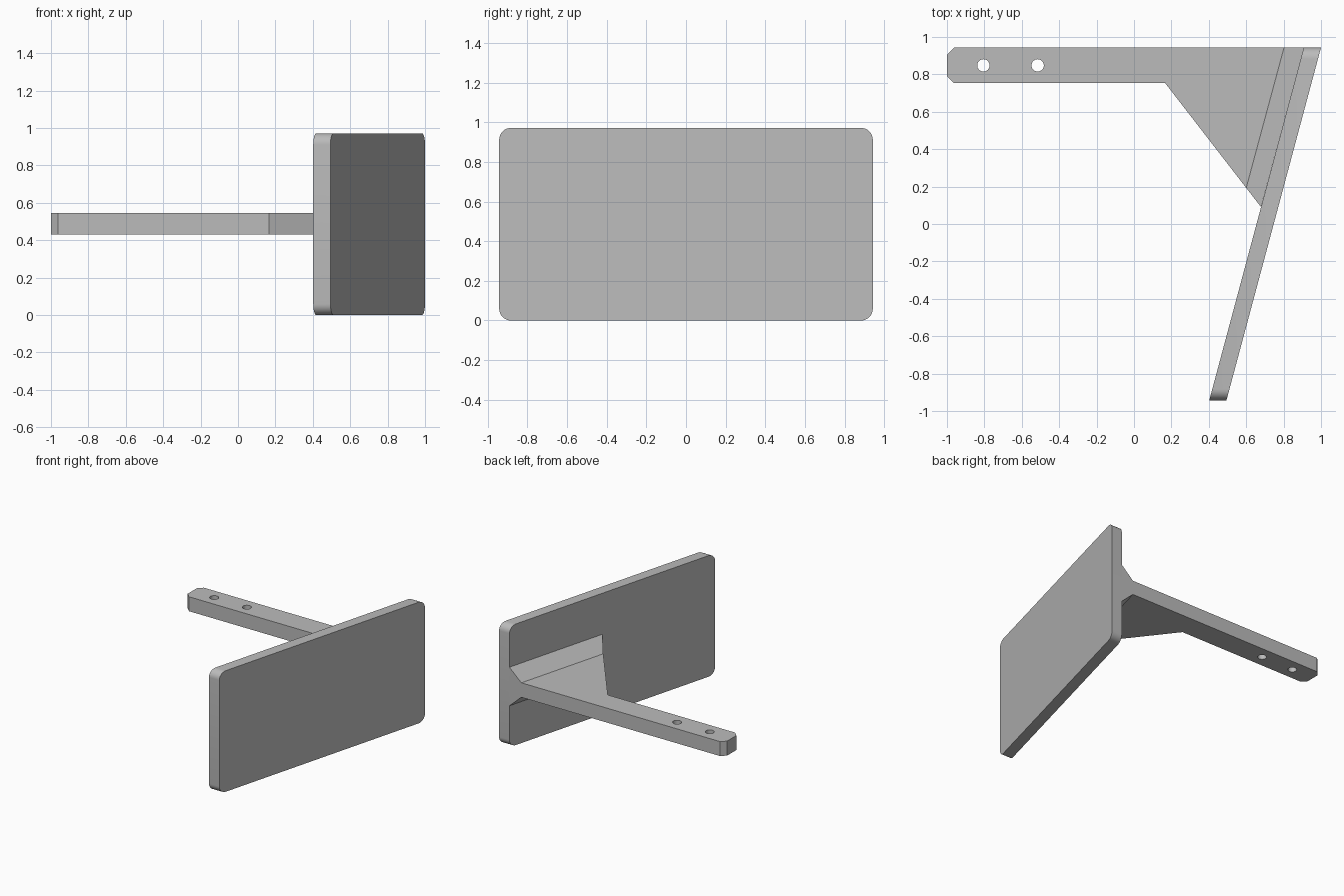
import bpy, bmesh, math
from mathutils import Matrix

if "Cube" in bpy.data.objects:
    bpy.data.objects.remove(bpy.data.objects["Cube"], do_unlink=True)

grey = bpy.data.materials.new("plain grey")
grey.use_nodes = True
colour = (0.5, 0.5, 0.5, 1)
grey.diffuse_color = colour
grey.node_tree.nodes["Principled BSDF"].inputs["Base Color"].default_value = colour

HALF_DEPTH = 0.943      # half the depth in y
HEIGHT = 0.972          # plate height
MID = 0.488             # height of the arm's centre line
ARM_HALF = 0.058        # half the arm's thickness
FLARE_HALF = 0.155      # half the height of the flare at the plate
SLOPE = 0.268           # sideways lean of the plate per unit of y


def add_object(name, bm):
    bmesh.ops.recalc_face_normals(bm, faces=bm.faces)
    mesh = bpy.data.meshes.new(name)
    bm.to_mesh(mesh)
    bm.free()
    mesh.materials.append(grey)
    obj = bpy.data.objects.new(name, mesh)
    bpy.context.collection.objects.link(obj)
    return obj


def prism(name, points):
    """Upright prism from (x, y, half height) points around the centre line."""
    bm = bmesh.new()
    low = [bm.verts.new((x, y, MID - h)) for x, y, h in points]
    high = [bm.verts.new((x, y, MID + h)) for x, y, h in points]
    bm.faces.new(low)
    bm.faces.new(high)
    for i in range(len(points)):
        j = (i + 1) % len(points)
        bm.faces.new((low[i], low[j], high[j], high[i]))
    return add_object(name, bm)


# Plate: box with four rounded corners, sheared so that it leans sideways
bm = bmesh.new()
bmesh.ops.create_cube(bm, size=1, matrix=Matrix.Diagonal((0.092, 2 * HALF_DEPTH, HEIGHT, 1)))
corners = [e for e in bm.edges if abs(e.verts[0].co.x - e.verts[1].co.x) > 0.05]
bmesh.ops.bevel(bm, geom=corners, offset=0.06, segments=8, profile=0.5, affect="EDGES")
for v in bm.verts:
    v.co.x += 0.701 + SLOPE * v.co.y
    v.co.z += HEIGHT / 2
plate = add_object("plate", bm)
bpy.ops.object.select_all(action="DESELECT")
plate.select_set(True)
bpy.context.view_layer.objects.active = plate
bpy.ops.object.shade_smooth_by_angle(angle=math.radians(30))

# Arm: flat bar with a chamfered tip and a triangular web
outline = [(-1, 0.79), (-0.963, 0.753), (0.167, 0.753), (0.6, 0.193),
           (0.802, HALF_DEPTH), (-0.963, HALF_DEPTH), (-1, 0.906)]
arm = prism("arm", [(x, y, ARM_HALF) for x, y in outline])

# Flare: the web thickens where it meets the plate
prism("flare", [(0.6, 0.193, ARM_HALF), (0.679, 0.091, FLARE_HALF),
                (0.908, HALF_DEPTH, FLARE_HALF), (0.802, HALF_DEPTH, ARM_HALF)])

# Two bolt holes through the arm
bm = bmesh.new()
for x in (-0.805, -0.515):
    bmesh.ops.create_cone(bm, cap_ends=True, segments=32, radius1=0.033, radius2=0.033,
                          depth=0.4, matrix=Matrix.Translation((x, 0.848, MID)))
cutter = add_object("hole_cutter", bm)
cutter.hide_render = True
cutter.hide_viewport = True
cut = arm.modifiers.new("bolt holes", "BOOLEAN")
cut.operation = "DIFFERENCE"
cut.solver = "EXACT"
cut.object = cutter
